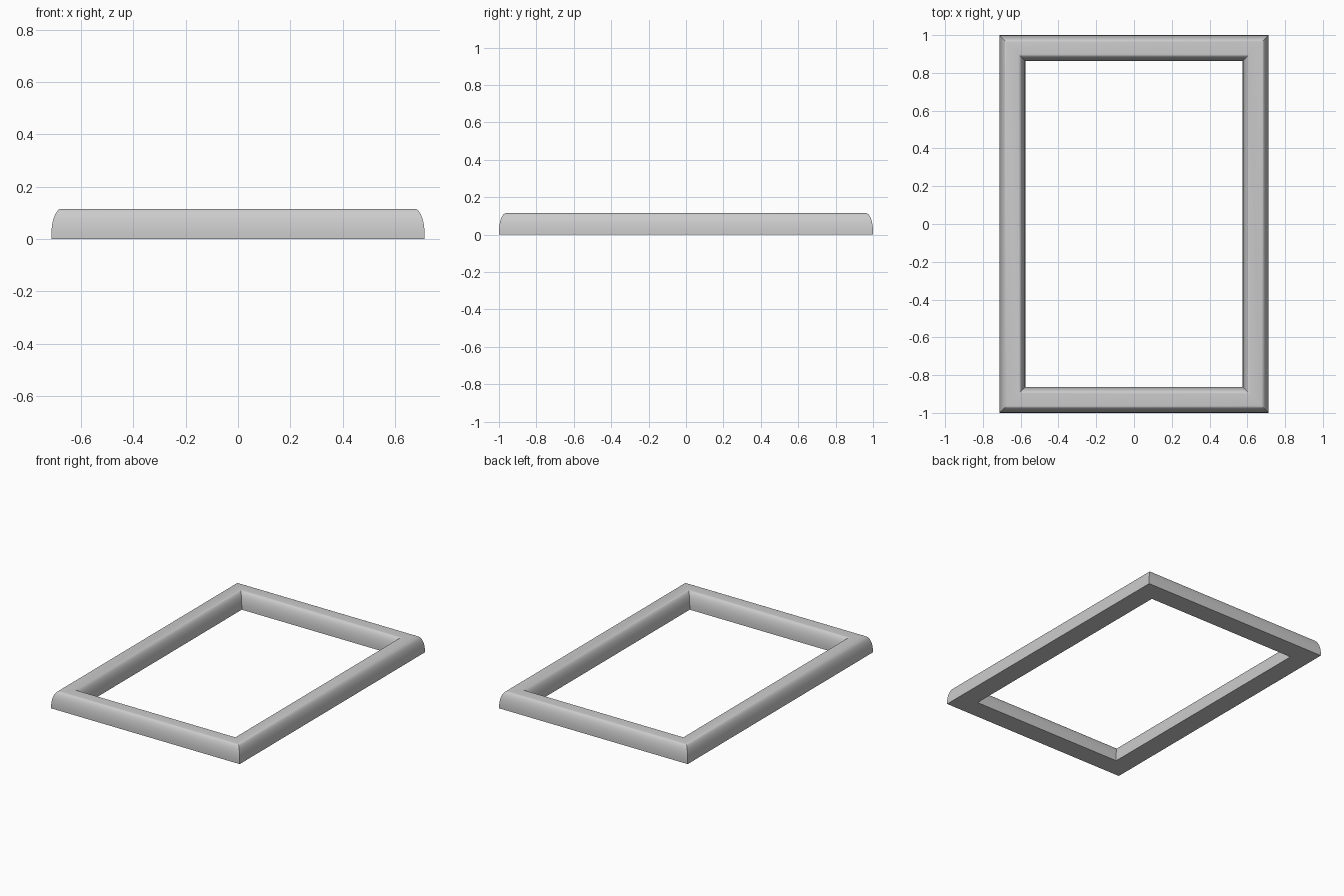
import bpy, bmesh, math

if "Cube" in bpy.data.objects:
    bpy.data.objects.remove(bpy.data.objects["Cube"])

HX, HY = 0.713, 1.0        # outer half sizes
W, H = 0.138, 0.115        # rail width and height
RX, RZ = 0.038, 0.1        # elliptical shoulder
STEPS = 12

# Rail cross-section: (inset from outer edge, height), flat bottom, rounded shoulders
side = [(0.0, 0.0)]
for i in range(STEPS + 1):
    a = math.pi / 2 * i / STEPS
    side.append((RX * (1 - math.cos(a)), H - RZ + RZ * math.sin(a)))
profile = side + [(W - d, z) for d, z in reversed(side)]

# Sweep the section around the four mitred corners
bm = bmesh.new()
rings = []
for sx, sy in ((-1, -1), (1, -1), (1, 1), (-1, 1)):
    rings.append([bm.verts.new((sx * (HX - d), sy * (HY - d), z)) for d, z in profile])
n = len(profile)
for k in range(4):
    a, b = rings[k], rings[(k + 1) % 4]
    for i in range(n):
        j = (i + 1) % n
        bm.faces.new((a[i], b[i], b[j], a[j]))
bmesh.ops.recalc_face_normals(bm, faces=bm.faces)

mesh = bpy.data.meshes.new("picture_frame")
bm.to_mesh(mesh)
bm.free()
frame = bpy.data.objects.new("picture_frame", mesh)
bpy.context.collection.objects.link(frame)

# Smooth shoulders, sharp mitres and bottom edges
bpy.context.view_layer.objects.active = frame
frame.select_set(True)
bpy.ops.object.shade_smooth_by_angle(angle=math.radians(30))
